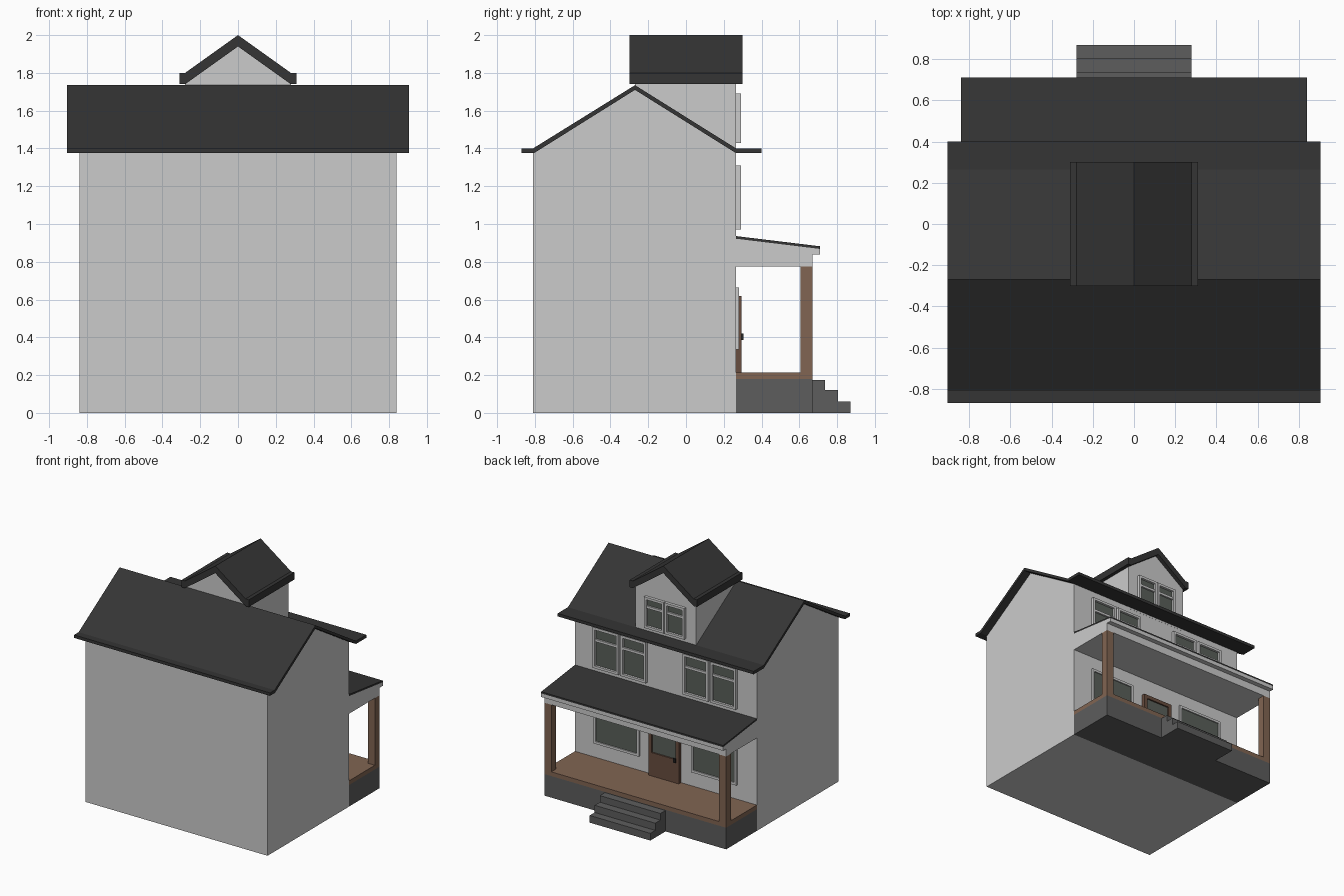
import bpy, bmesh

if "Cube" in bpy.data.objects:
    bpy.data.objects.remove(bpy.data.objects["Cube"])


def mat(name, r, g, b):
    m = bpy.data.materials.new(name)
    m.diffuse_color = (r, g, b, 1)
    m.use_nodes = True
    m.node_tree.nodes["Principled BSDF"].inputs["Base Color"].default_value = m.diffuse_color
    return m


ROOF = mat("roof_dark", 0.035, 0.035, 0.035)
STONE = mat("stone", 0.11, 0.11, 0.11)
WOOD = mat("wood", 0.22, 0.13, 0.085)
DOOR = mat("door_wood", 0.14, 0.075, 0.05)
GLASS = mat("glass", 0.10, 0.115, 0.10)
BLACK = mat("black", 0.02, 0.02, 0.02)


def finish(name, bm, m):
    bmesh.ops.recalc_face_normals(bm, faces=bm.faces)
    me = bpy.data.meshes.new(name)
    bm.to_mesh(me)
    bm.free()
    ob = bpy.data.objects.new(name, me)
    bpy.context.collection.objects.link(ob)
    if m:
        me.materials.append(m)
    return ob


def boxes(name, specs, m=None):
    """One object made of boxes (x0, x1, y0, y1, z0, z1)."""
    bm = bmesh.new()
    for x0, x1, y0, y1, z0, z1 in specs:
        vs = bmesh.ops.create_cube(bm, size=1)["verts"]
        for v in vs:
            v.co = ((x0 + x1) / 2 + v.co.x * (x1 - x0),
                    (y0 + y1) / 2 + v.co.y * (y1 - y0),
                    (z0 + z1) / 2 + v.co.z * (z1 - z0))
    return finish(name, bm, m)


def prism(name, pts, a, b, axis, m=None):
    """Extrude a closed profile along x (profile y,z) or y (profile x,z)."""
    bm = bmesh.new()
    put = (lambda p, t: (t, p[0], p[1])) if axis == "x" else (lambda p, t: (p[0], t, p[1]))
    face = bm.faces.new([bm.verts.new(put(p, a)) for p in pts])
    new = bmesh.ops.extrude_face_region(bm, geom=[face])["geom"]
    vec = (b - a, 0, 0) if axis == "x" else (0, b - a, 0)
    bmesh.ops.translate(bm, vec=vec, verts=[g for g in new if isinstance(g, bmesh.types.BMVert)])
    return finish(name, bm, m)


WALL = 0.265  # y of the porch-side wall


def window(name, x0, x1, z0, z1, depth, t=0.02, rail=False):
    y0, y1 = WALL - 0.01, WALL + depth
    bars = [(x0, x0 + t, y0, y1, z0, z1), (x1 - t, x1, y0, y1, z0, z1),
            (x0 + t, x1 - t, y0, y1, z0, z0 + t), (x0 + t, x1 - t, y0, y1, z1 - t, z1)]
    if rail:
        zr = z0 + 0.68 * (z1 - z0)
        bars.append((x0 + t, x1 - t, y0, y1 - 0.005, zr - t / 2, zr + t / 2))
    boxes(name + "_frame", bars)
    boxes(name + "_glass", [(x0 + t, x1 - t, y0, WALL + 0.006, z0 + t, z1 - t)], GLASS)


# House body and main roof with flat eaves
prism("house_body", [(-0.81, 0), (WALL, 0), (WALL, 1.385), (-0.27, 1.715), (-0.81, 1.385)],
      -0.84, 0.84, "x")
prism("main_roof", [(-0.87, 1.375), (-0.87, 1.4), (-0.81, 1.4), (-0.27, 1.735), (0.265, 1.4),
                    (0.4, 1.4), (0.4, 1.375), (0.265, 1.375), (-0.27, 1.71), (-0.805, 1.375)],
      -0.905, 0.905, "x", ROOF)

# Dormer
prism("dormer_body", [(-0.28, 1.36), (0.28, 1.36), (0.28, 1.745), (0, 1.945), (-0.28, 1.745)],
      -0.27, WALL + 0.001, "y")
prism("dormer_roof", [(-0.31, 1.74), (-0.31, 1.8), (-0.28, 1.8), (0, 2.0), (0.28, 1.8),
                      (0.31, 1.8), (0.31, 1.74), (0.28, 1.74), (0, 1.94), (-0.28, 1.74)],
      -0.30, 0.30, "y", ROOF)

# Porch base, deck and steps
boxes("porch_base", [(-0.84, 0.84, WALL, 0.67, 0, 0.18)], STONE)
boxes("porch_deck", [(-0.84, 0.84, WALL, 0.67, 0.18, 0.215)], WOOD)
prism("porch_steps", [(0.67, 0), (0.87, 0), (0.87, 0.06), (0.805, 0.06), (0.805, 0.12),
                      (0.737, 0.12), (0.737, 0.175), (0.67, 0.175)], -0.28, 0.28, "x", STONE)

# Posts, beam and porch roof
for side, s in (("left", -1), ("right", 1)):
    xs = sorted((s * 0.775, s * 0.84))
    boxes(side + "_post", [(*xs, 0.605, 0.67, 0.215, 0.775)], WOOD)
boxes("porch_beam", [(-0.84, 0.84, WALL, 0.67, 0.775, 0.838)])
prism("porch_roof_trim", [(WALL, 0.838), (0.71, 0.838), (0.71, 0.868), (WALL, 0.922)],
      -0.84, 0.84, "x")
prism("porch_roof", [(WALL, 0.922), (0.71, 0.868), (0.71, 0.882), (WALL, 0.936)],
      -0.84, 0.84, "x", ROOF)

# Windows: single panes below, sash pairs above, sash pair in the dormer
for side, s in (("left", -1), ("right", 1)):
    x0, x1 = sorted((s * 0.24, s * 0.66))
    window(side + "_lower_window", x0, x1, 0.335, 0.665, 0.015)
    for k, (a, b) in enumerate(((0.17, 0.405), (0.425, 0.66))):
        x0, x1 = sorted((s * a, s * b))
        window(f"{side}_upper_window_{k + 1}", x0, x1, 0.97, 1.31, 0.025, rail=True)
    x0, x1 = sorted((s * 0.003, s * 0.185))
    window(side + "_dormer_window", x0, x1, 1.43, 1.69, 0.025, rail=True)

# Door with upper glass and handle
D0, D1 = WALL - 0.01, 0.295
boxes("door", [(-0.14, 0.14, D0, D1, 0.215, 0.41), (-0.14, 0.14, D0, D1, 0.59, 0.62),
               (-0.14, -0.11, D0, D1, 0.41, 0.59), (0.11, 0.14, D0, D1, 0.41, 0.59)], DOOR)
boxes("door_glass", [(-0.11, 0.11, D0, 0.283, 0.41, 0.59)], GLASS)
boxes("door_handle", [(-0.112, -0.092, D1, 0.305, 0.385, 0.42)], BLACK)
